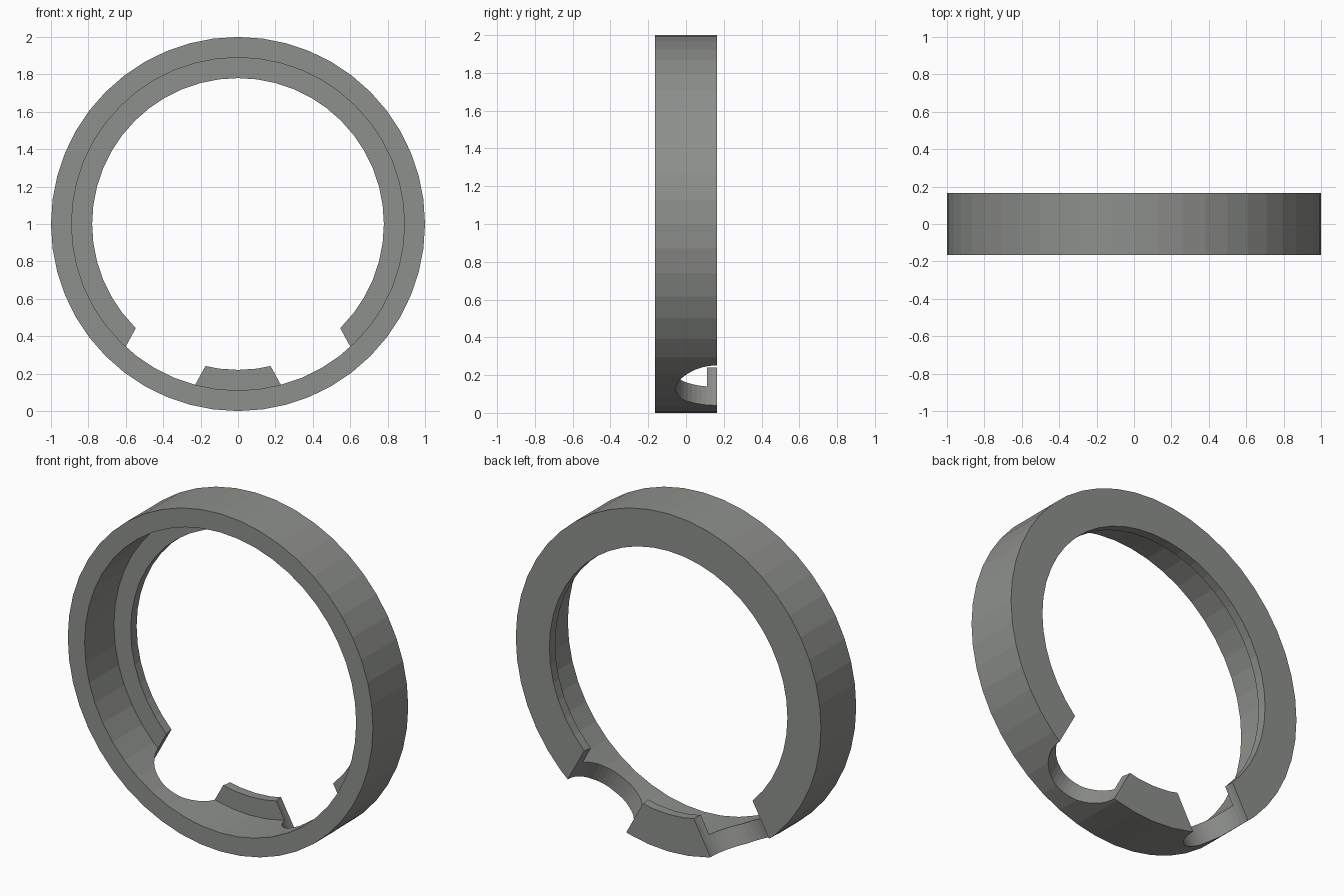
import bpy, bmesh, math
from mathutils import Matrix, Vector

if "Cube" in bpy.data.objects:
    bpy.data.objects.remove(bpy.data.objects["Cube"])

SEGS = 48
HALF = 0.165            # half width of the ring along y
CENTRE = Vector((0, 0, 1))

grey = bpy.data.materials.new("warm grey")
grey.diffuse_color = (0.27, 0.28, 0.262, 1)
grey.use_nodes = True
grey.node_tree.nodes["Principled BSDF"].inputs["Base Color"].default_value = grey.diffuse_color


def make_object(name, bm):
    bmesh.ops.recalc_face_normals(bm, faces=bm.faces)
    mesh = bpy.data.meshes.new(name)
    bm.to_mesh(mesh)
    bm.free()
    mesh.materials.append(grey)
    obj = bpy.data.objects.new(name, mesh)
    bpy.context.collection.objects.link(obj)
    return obj


# Ring: L-shaped section (radius, y) swept round the y axis, with a lip at the back
profile = [(1.0, -HALF), (1.0, HALF), (0.78, HALF),
           (0.78, 0.11), (0.89, 0.11), (0.89, -HALF)]
bm = bmesh.new()
rings = []
for i in range(SEGS):
    a = 2 * math.pi * i / SEGS
    rings.append([bm.verts.new(CENTRE + Vector((r * math.sin(a), y, r * math.cos(a))))
                  for r, y in profile])
for i in range(SEGS):
    p, q = rings[i], rings[(i + 1) % SEGS]
    for j in range(len(profile)):
        k = (j + 1) % len(profile)
        bm.faces.new((p[j], p[k], q[k], q[j]))
ring = make_object("lipped_ring", bm)

# Two radial half-round notches cut into the back edge near the bottom
cutters = []
for side in (-1, 1):
    a = math.radians(28.7) * side
    direction = Vector((math.sin(a), 0, -math.cos(a)))
    place = CENTRE + direction * 0.9 + Vector((0, HALF, 0))
    bm = bmesh.new()
    bmesh.ops.create_cone(bm, cap_ends=True, segments=48, radius1=0.219, radius2=0.219,
                          depth=0.7, matrix=Matrix.Translation(place)
                          @ Matrix.Rotation(-a, 4, 'Y'))
    cutter = make_object("notch_cutter", bm)
    cutter.hide_render = True
    cutters.append(cutter)
    mod = ring.modifiers.new("notch", 'BOOLEAN')
    mod.operation = 'DIFFERENCE'
    mod.solver = 'EXACT'
    mod.object = cutter

# Bake the cuts and drop the cutters
bpy.context.view_layer.update()
deps = bpy.context.evaluated_depsgraph_get()
result = bpy.data.meshes.new_from_object(ring.evaluated_get(deps))
ring.modifiers.clear()
ring.data = result
for c in cutters:
    bpy.data.objects.remove(c)
